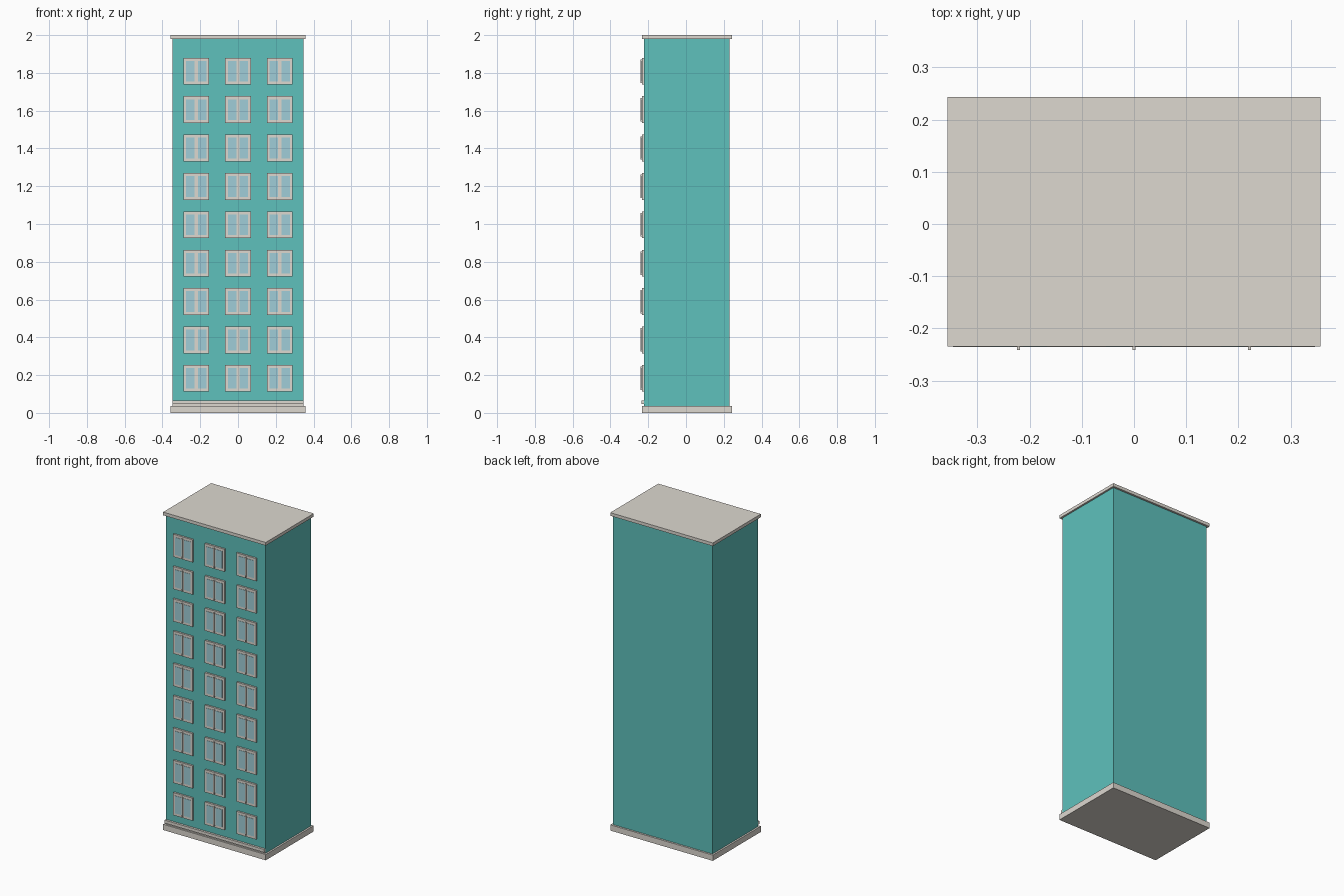
import bpy
import bmesh
from mathutils import Matrix, Vector

if "Cube" in bpy.data.objects:
    bpy.data.objects.remove(bpy.data.objects["Cube"])


def material(name, rgb):
    m = bpy.data.materials.new(name)
    lin = [((c / 255 + 0.055) / 1.055) ** 2.4 for c in rgb]
    m.diffuse_color = (*lin, 1)
    m.use_nodes = True
    m.node_tree.nodes["Principled BSDF"].inputs["Base Color"].default_value = m.diffuse_color
    return m


TEAL = material("teal_wall", (94, 193, 188))
STONE = material("pale_stone", (221, 216, 208))
GLASS = material("pale_glass", (160, 206, 216))


def boxes(name, mat, bounds):
    """One object made of boxes given as (x0, x1, y0, y1, z0, z1)."""
    bm = bmesh.new()
    for x0, x1, y0, y1, z0, z1 in bounds:
        centre = Vector(((x0 + x1) / 2, (y0 + y1) / 2, (z0 + z1) / 2))
        size = Matrix.Diagonal((x1 - x0, y1 - y0, z1 - z0, 1))
        bmesh.ops.create_cube(bm, size=1, matrix=Matrix.Translation(centre) @ size)
    me = bpy.data.meshes.new(name)
    bm.to_mesh(me)
    bm.free()
    me.materials.append(mat)
    ob = bpy.data.objects.new(name, me)
    bpy.context.collection.objects.link(ob)
    return ob


FRONT = -0.222

# Main block with plinth and roof slabs
boxes("tower_body", TEAL, [(-0.346, 0.346, FRONT, 0.231, 0.036, 1.98)])
boxes("base_slab", STONE, [(-0.357, 0.357, -0.234, 0.243, 0, 0.036)])
boxes("roof_slab", STONE, [(-0.357, 0.357, -0.234, 0.243, 1.98, 2.0)])

# Stone course above the plinth, on the front only
boxes("front_ledge", STONE, [(-0.346, 0.346, -0.2355, FRONT, 0.047, 0.066)])
boxes("ledge_backing", STONE, [(-0.346, 0.346, -0.2235, FRONT, 0.036, 0.047)])

# Window grid: 3 columns by 9 floors
for floor in range(9):
    z = 0.183 + 0.2032 * floor
    for col in range(3):
        x = -0.221 + 0.221 * col
        tag = f"_{floor + 1}_{col + 1}"
        boxes("window_frame" + tag, STONE,
              [(x - 0.068, x + 0.068, -0.2335, FRONT, z - 0.071, z + 0.071)])
        # Two panes
        boxes("window_glass" + tag, GLASS,
              [(x + a, x + b, -0.2352, -0.232, z - 0.055, z + 0.055)
               for a, b in ((-0.054, -0.009), (0.009, 0.054))])
        # Meeting stiles and the proud centre bar
        boxes("window_mullion" + tag, STONE,
              [(x - 0.009, x + 0.009, -0.2356, -0.232, z - 0.055, z + 0.055),
               (x - 0.003, x + 0.003, -0.2410, -0.232, z - 0.062, z + 0.062)])
